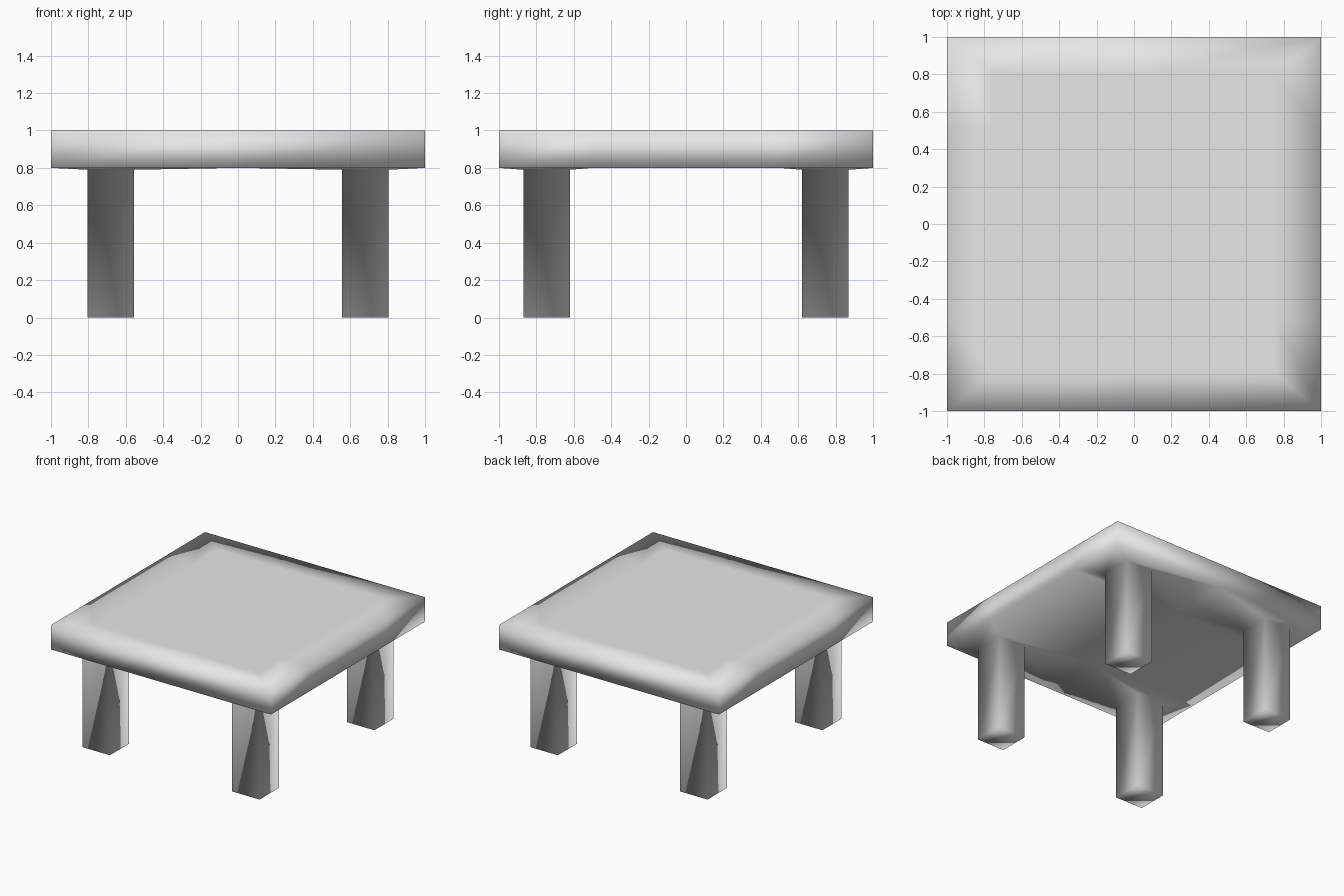
import bpy
import bmesh

cube = bpy.data.objects.get("Cube")
if cube:
    bpy.data.objects.remove(cube, do_unlink=True)

grey = bpy.data.materials.new("plain grey")
grey.use_nodes = True
colour = (0.8, 0.8, 0.8, 1)
grey.diffuse_color = colour
grey.node_tree.nodes["Principled BSDF"].inputs["Base Color"].default_value = colour

TOP, UNDER, LEG_TOP = 1.0, 0.8, 0.79
XS = (-1, 0, 1)
YS = (-1, -0.5, 0.5, 1)
LEG_X, LEG_Y, HALF = 0.68, 0.745, 0.125

bm = bmesh.new()


def bridge(a, b):
    """Join two matching closed loops with quads and return the faces."""
    n = len(a)
    return [bm.faces.new((a[i], a[(i + 1) % n], b[(i + 1) % n], b[i])) for i in range(n)]


# Underside: a coarse grid whose corner cells grow into legs
under = {(x, y): bm.verts.new((x, y, UNDER)) for x in XS for y in YS}
for i in range(2):
    for j in range(3):
        x0, x1, y0, y1 = XS[i], XS[i + 1], YS[j], YS[j + 1]
        cell = [under[p] for p in ((x0, y0), (x0, y1), (x1, y1), (x1, y0))]
        if j == 1:
            bm.faces.new(cell)
            continue
        cx, cy = LEG_X * (2 * i - 1), LEG_Y * (j - 1)
        square = [(cx + HALF * sx, cy + HALF * sy)
                  for sx, sy in ((-1, -1), (-1, 1), (1, 1), (1, -1))]
        collar = [bm.verts.new((x, y, LEG_TOP)) for x, y in square]
        foot = [bm.verts.new((x, y, 0)) for x, y in square]
        bridge(cell, collar)
        bridge(collar, foot)
        bm.faces.new(foot)

# Sides of the slab
rim = ([(x, -1) for x in XS] + [(1, y) for y in YS[1:]]
       + [(x, 1) for x in (0, -1)] + [(-1, y) for y in (0.5, -0.5)])
upper = [bm.verts.new((x, y, TOP)) for x, y in rim]
bridge([under[p] for p in rim], upper)

# Top: a border around one flat panel
panel = [bm.verts.new((x * 0.75, y * 0.8 if abs(y) == 1 else y, TOP)) for x, y in rim]
bridge(upper, panel)
bm.faces.new(panel)

bmesh.ops.recalc_face_normals(bm, faces=bm.faces[:])
for face in bm.faces:
    face.smooth = True

mesh = bpy.data.meshes.new("table")
bm.to_mesh(mesh)
bm.free()
mesh.materials.append(grey)
table = bpy.data.objects.new("table", mesh)
bpy.context.collection.objects.link(table)
